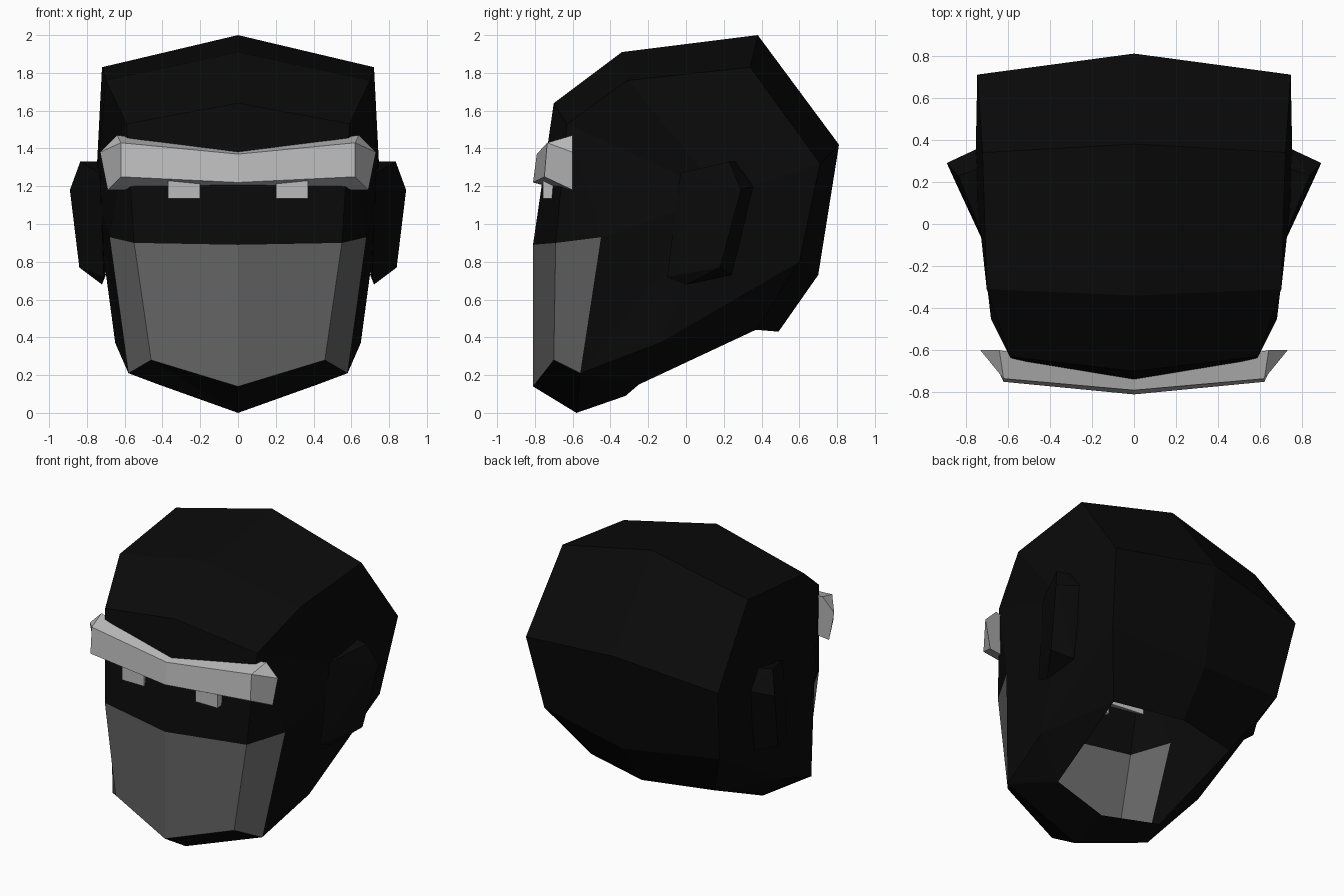
import bpy, bmesh
from mathutils import Vector

if "Cube" in bpy.data.objects:
    bpy.data.objects.remove(bpy.data.objects["Cube"], do_unlink=True)


def material(name, value):
    mat = bpy.data.materials.new(name)
    mat.use_nodes = True
    colour = (value, value, value, 1)
    mat.diffuse_color = colour
    mat.node_tree.nodes["Principled BSDF"].inputs["Base Color"].default_value = colour
    return mat


black = material("near black", 0.003)
grey = material("mask grey", 0.125)
silver = material("light silver", 0.5)


def finish(name, bm, mats):
    """Store a half mesh and mirror it across x."""
    mesh = bpy.data.meshes.new(name)
    bm.to_mesh(mesh)
    bm.free()
    for mat in mats:
        mesh.materials.append(mat)
    obj = bpy.data.objects.new(name, mesh)
    bpy.context.collection.objects.link(obj)
    mirror = obj.modifiers.new("Mirror", "MIRROR")
    mirror.use_clip = True
    mirror.merge_threshold = 0.0005
    return obj


def half_shell(name, points, groups, mats, middle):
    """Build faces from named corner points; each group of faces has one material."""
    bm = bmesh.new()
    verts = {key: bm.verts.new(co) for key, co in points.items()}
    for index, faces in enumerate(groups):
        for line in faces:
            face = bm.faces.new([verts[key] for key in line.split()])
            face.material_index = index
    bmesh.ops.recalc_face_normals(bm, faces=bm.faces)
    bm.normal_update()
    centre = Vector(middle)
    outward = sum(f.normal.dot(f.calc_center_median() - centre) for f in bm.faces)
    if outward < 0:
        bmesh.ops.reverse_faces(bm, faces=bm.faces)
    return finish(name, bm, mats)


# Head: centre line, corner line and one hub on the side, open at the neck
head_points = {
    # centre line
    "mask_low": (0, -0.81, 0.14), "mask_high": (0, -0.81, 0.89),
    "forehead": (0, -0.70, 1.64), "crown": (0, -0.34, 1.91),
    "top": (0, 0.38, 2.0), "back": (0, 0.81, 1.42),
    "nape": (0, 0.70, 0.73), "neck_back": (0, 0.49, 0.43),
    "neck_front": (0, -0.32, 0.09), "chin": (0, -0.58, 0),
    # front corners
    "mask_low_mid": (0.46, -0.70, 0.28), "mask_high_mid": (0.55, -0.69, 0.90),
    "mask_low_side": (0.58, -0.56, 0.21), "mask_high_side": (0.68, -0.45, 0.93),
    # side corners
    "forehead_side": (0.59, -0.63, 1.53), "crown_side": (0.70, -0.31, 1.76),
    "top_side": (0.72, 0.34, 1.83), "back_side": (0.745, 0.71, 1.32),
    "nape_side": (0.68, 0.60, 0.80), "jaw": (0.65, -0.14, 0.37),
    "neck_front_side": (0.42, -0.25, 0.15), "neck_back_side": (0.48, 0.37, 0.44),
    "hub": (0.755, 0.2, 1.15),
}
rim = ["forehead_side", "crown_side", "top_side", "back_side", "nape_side",
       "jaw", "mask_low_side", "mask_high_side", "forehead_side"]
skin = [f"{a} {b} hub" for a, b in zip(rim, rim[1:])]
row = ["forehead", "crown", "top", "back", "nape"]
skin += [f"{a} {b} {b}_side {a}_side" for a, b in zip(row, row[1:])]
skin += [
    "mask_high forehead forehead_side mask_high_mid",
    "mask_high_mid forehead_side mask_high_side",
    "mask_low mask_low_mid chin",
    "mask_low_mid mask_low_side chin",
    "chin mask_low_side neck_front_side neck_front",
    "mask_low_side jaw neck_front_side",
    "jaw neck_back_side neck_front_side",
    "jaw nape_side neck_back_side",
    "nape_side nape neck_back neck_back_side",
]
mask = [
    "mask_low mask_high mask_high_mid mask_low_mid",
    "mask_low_mid mask_high_mid mask_high_side mask_low_side",
]
half_shell("head", head_points, [skin, mask], [black, grey], (0, 0, 1))

# Brow bar: bent in the middle, with bevelled outer ends
brow_points = {
    "a": (0, -0.79, 1.37), "b": (0, -0.81, 1.22),
    "c": (0, -0.70, 1.39), "d": (0, -0.70, 1.19),
    "e": (0.62, -0.735, 1.43), "f": (0.62, -0.75, 1.25),
    "g": (0.64, -0.60, 1.47), "h": (0.73, -0.60, 1.38),
    "i": (0.69, -0.60, 1.18),
}
brow_faces = ["a b f e", "a e g c", "e h g", "e f i h", "b d i f", "c g h i d"]
half_shell("brow_bar", brow_points, [brow_faces], [silver], (0.3, -0.7, 1.3))

# Ears: wedges that flare outwards to the back
bm = bmesh.new()
ear_points = [
    (0.835, 0.23, 1.33), (0.89, 0.29, 1.18), (0.84, 0.18, 0.77),
    (0.73, -0.03, 1.27), (0.71, -0.10, 0.72), (0.72, 0.0, 0.68),
    (0.72, 0.27, 1.33), (0.74, 0.36, 1.20), (0.70, 0.24, 0.73),
]
for co in ear_points:
    bm.verts.new(co)
bmesh.ops.convex_hull(bm, input=bm.verts)
finish("ears", bm, [black])

# Eyes: small blocks hanging under the brow bar
bm = bmesh.new()
bmesh.ops.create_cube(bm, size=1)
bmesh.ops.scale(bm, vec=(0.17, 0.07, 0.11), verts=bm.verts)
bmesh.ops.translate(bm, vec=(0.285, -0.722, 1.19), verts=bm.verts)
finish("eyes", bm, [silver])
